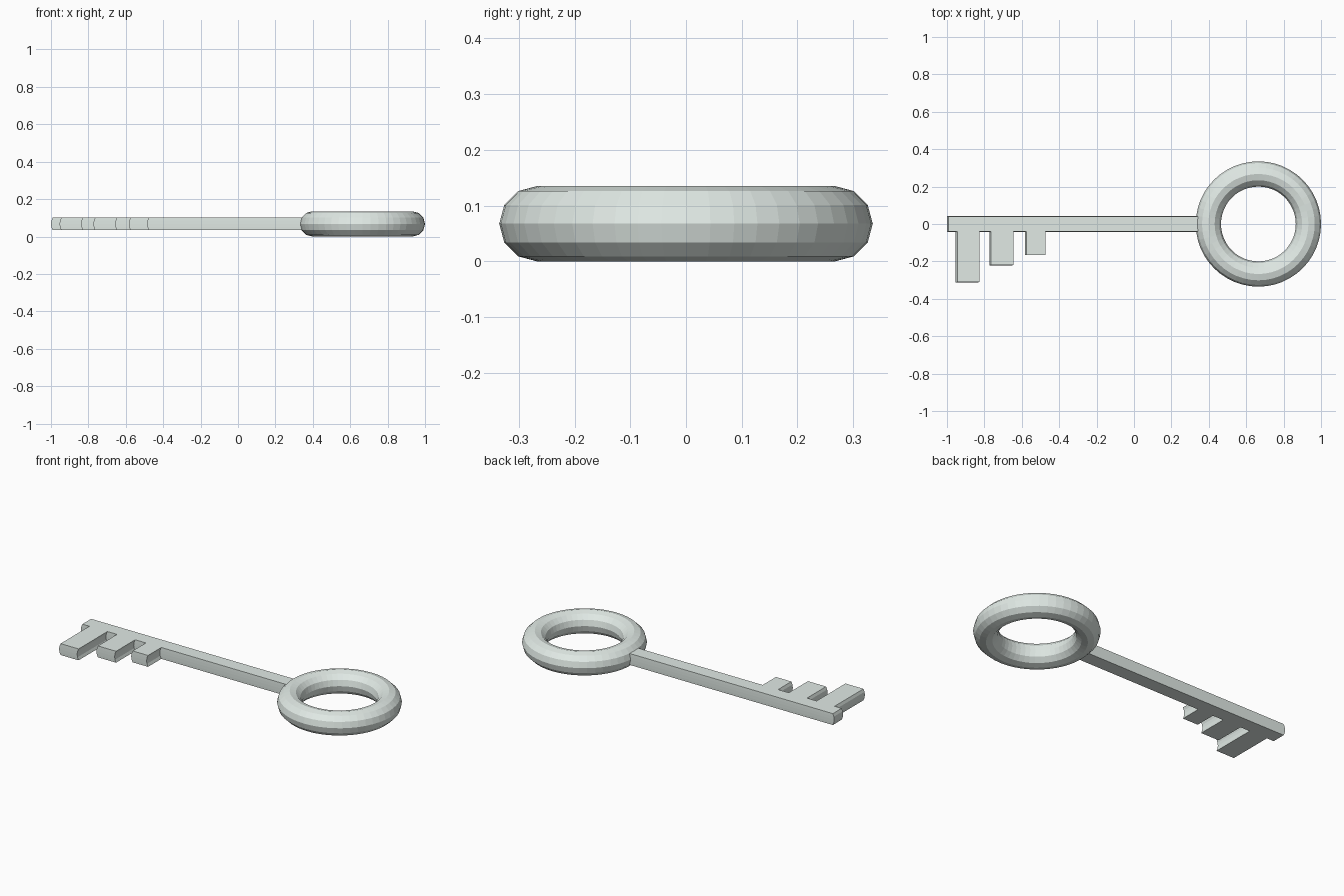
import bpy, bmesh, math

if "Cube" in bpy.data.objects:
    bpy.data.objects.remove(bpy.data.objects["Cube"])

R_MINOR = 0.0675          # ring tube radius; also sets the mid height
Z_MID = R_MINOR

metal = bpy.data.materials.new("pale_metal")
metal.diffuse_color = (0.75, 0.82, 0.785, 1)
metal.use_nodes = True
metal.node_tree.nodes["Principled BSDF"].inputs["Base Color"].default_value = metal.diffuse_color

# Ring handle: flat-shaded torus lying on the ground
bpy.ops.mesh.primitive_torus_add(
    major_radius=0.2675, minor_radius=R_MINOR,
    major_segments=48, minor_segments=12, location=(0.665, 0, Z_MID))
ring = bpy.context.object
ring.name = "ring_handle"
ring.data.materials.append(metal)

# Shaft and teeth: one stepped outline, lofted through five heights.
# Each layer follows the ring's rounded profile toward -x, bowing the end faces.
HALF_W, TIP = 0.041, -0.991
TEETH = [(-0.945, -0.827, -0.311), (-0.764, -0.645, -0.220), (-0.575, -0.474, -0.165)]

outline = [(0.36, HALF_W), (TIP, HALF_W), (TIP, -HALF_W)]
for x0, x1, depth in TEETH:
    outline += [(x0, -HALF_W), (x0, depth), (x1, depth), (x1, -HALF_W)]
outline.append((0.36, -HALF_W))

bm = bmesh.new()
layers = []
for deg in (-30, -15, 0, 15, 30):
    a = math.radians(deg)
    bow = R_MINOR * (math.cos(a) - math.cos(math.radians(30)))
    z = Z_MID + R_MINOR * math.sin(a)
    layers.append([bm.verts.new((x - bow, y + math.copysign(0.1 * bow, y), z))
                   for x, y in outline])
n = len(outline)
for low, high in zip(layers, layers[1:]):
    for i in range(n):
        j = (i + 1) % n
        bm.faces.new((low[i], low[j], high[j], high[i]))
bm.faces.new(layers[0])
bm.faces.new(layers[-1])
bmesh.ops.recalc_face_normals(bm, faces=bm.faces)

mesh = bpy.data.meshes.new("shaft_and_teeth")
bm.to_mesh(mesh)
bm.free()
mesh.materials.append(metal)
bpy.context.collection.objects.link(bpy.data.objects.new("shaft_and_teeth", mesh))
